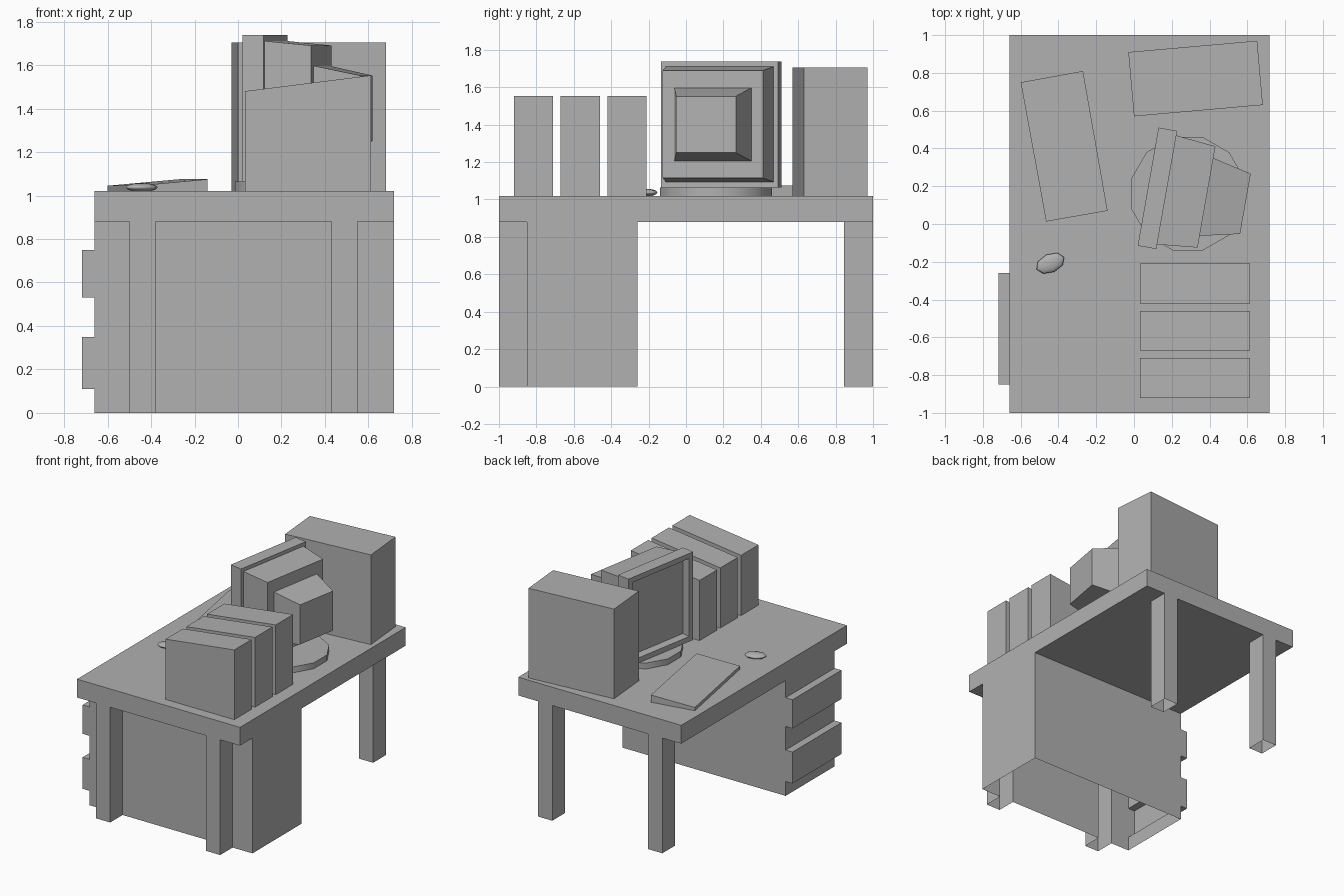
import bpy, bmesh
from math import radians, pi, cos, sin
from mathutils import Matrix

if "Cube" in bpy.data.objects:
    bpy.data.objects.remove(bpy.data.objects["Cube"])

# One mid-grey for every part
GREY = bpy.data.materials.new("mid_grey")
GREY.diffuse_color = (0.44, 0.44, 0.44, 1)
GREY.use_nodes = True
GREY.node_tree.nodes["Principled BSDF"].inputs["Base Color"].default_value = GREY.diffuse_color


def finish(name, bm, matrix=None):
    me = bpy.data.meshes.new(name)
    bm.to_mesh(me)
    bm.free()
    me.materials.append(GREY)
    ob = bpy.data.objects.new(name, me)
    bpy.context.collection.objects.link(ob)
    if matrix:
        ob.matrix_world = matrix
    return ob


def prism(points, direction):
    """Closed prism: planar outline swept along a direction."""
    bm = bmesh.new()
    face = bm.faces.new([bm.verts.new(p) for p in points])
    top = bmesh.ops.extrude_face_region(bm, geom=[face], use_keep_orig=True)["geom"]
    bmesh.ops.translate(bm, vec=direction,
                        verts=[g for g in top if isinstance(g, bmesh.types.BMVert)])
    bmesh.ops.recalc_face_normals(bm, faces=bm.faces)
    return bm


def box(x0, x1, y0, y1, z0, z1):
    return prism([(x0, y0, z0), (x1, y0, z0), (x1, y1, z0), (x0, y1, z0)], (0, 0, z1 - z0))


def open_ends(bm, z0, z1):
    """Remove the faces lying on the floor and against the desk top."""
    bm.normal_update()
    ends = [f for f in bm.faces if abs(f.normal.z) > 0.9
            and (f.calc_center_median().z < z0 + 0.001 or f.calc_center_median().z > z1 - 0.001)]
    bmesh.ops.delete(bm, geom=ends, context='FACES')


def frustum(u0, half0, za0, zb0, u1, half1, za1, zb1):
    """Tapered box along local x, from one rectangle to another."""
    bm = bmesh.new()
    a, b = [[bm.verts.new(p) for p in ((u, -h, za), (u, h, za), (u, h, zb), (u, -h, zb))]
            for u, h, za, zb in ((u0, half0, za0, zb0), (u1, half1, za1, zb1))]
    bm.faces.new(a)
    bm.faces.new(b)
    for i in range(4):
        j = (i + 1) % 4
        bm.faces.new((a[i], a[j], b[j], b[i]))
    bmesh.ops.recalc_face_normals(bm, faces=bm.faces)
    return bm


TOP = 1.02
UNDER = 0.88
LEG_X = ((-0.50, -0.38), (0.43, 0.55))

# Desk top
finish("desk_top", box(-0.66, 0.717, -1, 1, UNDER, TOP))

# Back legs, hollow
for side, (x0, x1) in zip(("left", "right"), LEG_X):
    bm = box(x0, x1, 0.845, 1.0, 0, UNDER)
    open_ends(bm, 0, UNDER)
    finish("back_leg_" + side, bm)

# Cabinet with protruding drawer fronts, front legs pulled out of its front wall
profile = [(0.717, 0), (0.717, UNDER), (-0.66, UNDER)]
for low, high in ((0.53, 0.75), (0.11, 0.35)):
    profile += [(-0.66, high), (-0.718, high), (-0.718, low), (-0.66, low)]
profile.append((-0.66, 0))
bm = prism([(x, -0.85, z) for x, z in profile], (0, 0.59, 0))
for x in (x for pair in LEG_X for x in pair):
    bmesh.ops.bisect_plane(bm, geom=bm.verts[:] + bm.edges[:] + bm.faces[:],
                           plane_co=(x, 0, 0), plane_no=(1, 0, 0))
bm.normal_update()
fronts = [f for f in bm.faces if f.normal.y < -0.9
          and any(a < f.calc_center_median().x < b for a, b in LEG_X)]
out = bmesh.ops.extrude_face_region(bm, geom=fronts)["geom"]
bmesh.ops.translate(bm, vec=(0, -0.15, 0),
                    verts=[g for g in out if isinstance(g, bmesh.types.BMVert)])
bmesh.ops.delete(bm, geom=[f for f in fronts if f.is_valid], context='FACES_ONLY')
open_ends(bm, 0, UNDER)
finish("drawer_cabinet", bm)

# Row of three binders with sloping tops
for i, y in enumerate((-0.92, -0.67, -0.42)):
    finish(f"binder_{i + 1}", prism([(0.032, y, TOP), (0.613, y, TOP), (0.613, y, 1.553),
                                     (0.032, y, 1.48)], (0, 0.21, 0)))

# Computer case
finish("computer_case", prism([(-0.03, 0.91, TOP), (0.0, 0.57, TOP), (0.682, 0.63, TOP),
                               (0.652, 0.97, TOP)], (0, 0, 1.705 - TOP)))

# Keyboard, a wedge rising towards its far edge
bm = prism([(-0.60, 0.75, TOP), (-0.465, 0.013, TOP), (-0.14, 0.07, TOP),
            (-0.27, 0.81, TOP)], (0, 0, 0.025))
for v in bm.verts:
    if v.co.z > TOP + 0.01 and v.co.x > -0.3:
        v.co.z = 1.075
finish("keyboard", bm)

# Mouse
bm = bmesh.new()
bmesh.ops.create_uvsphere(bm, u_segments=8, v_segments=6, radius=1)
for f in bm.faces:
    f.smooth = True
finish("mouse", bm, Matrix.Translation((-0.443, -0.208, 1.037))
       @ Matrix.Rotation(radians(24), 4, 'Z') @ Matrix.Diagonal((0.08, 0.05, 0.02, 1)))

# Monitor base, twelve sides, smooth round the rim
ring = [(0.285 + 0.31 * cos(a), 0.16 + 0.31 * sin(a), TOP)
        for a in (pi / 12 + i * pi / 6 for i in range(12))]
base = finish("monitor_base", prism(ring, (0, 0, 0.045)))
bpy.context.view_layer.objects.active = base
base.select_set(True)
bpy.ops.object.shade_smooth_by_angle(angle=radians(40))

# Monitor: recessed screen frame and two tapered housings
place = Matrix.Translation((0.124, 0.189, 0)) @ Matrix.Rotation(radians(-10), 4, 'Z')
bm = frustum(-0.05, 0.3175, 1.065, 1.738, 0.05, 0.3175, 1.065, 1.738)
bm.normal_update()
screen = min(bm.faces, key=lambda f: f.calc_center_median().x)
bmesh.ops.inset_region(bm, faces=[screen], thickness=0.055)
bmesh.ops.inset_region(bm, faces=[screen], thickness=0.01, depth=-0.055)
finish("monitor_frame", bm, place)
finish("monitor_housing", frustum(0.05, 0.293, 1.094, 1.711, 0.264, 0.272, 1.115, 1.69), place)
finish("monitor_tube_cover", frustum(0.264, 0.209, 1.206, 1.597, 0.473, 0.162, 1.25, 1.552), place)
